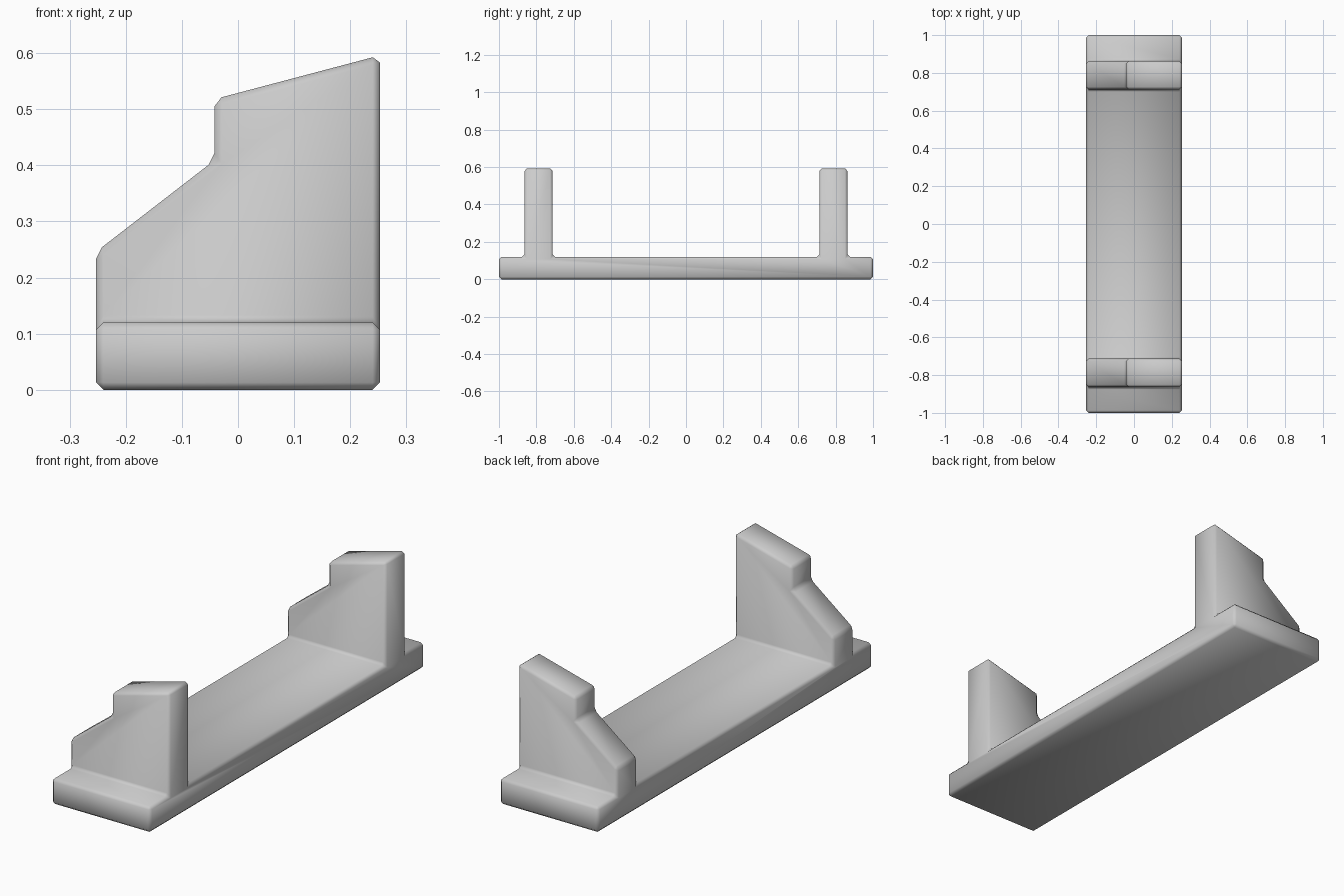
import bpy, bmesh

if "Cube" in bpy.data.objects:
    bpy.data.objects.remove(bpy.data.objects["Cube"])

HALF_W, BASE_H = 0.253, 0.12
# Cross-sections in (x, z): plain plate and stepped upright standing on it
LOW = [(-HALF_W, 0), (HALF_W, 0), (HALF_W, BASE_H), (-HALF_W, BASE_H)]
UPPER = [(HALF_W, BASE_H), (HALF_W, 0.596), (-0.042, 0.518),
         (-0.042, 0.409), (-HALF_W, 0.246), (-HALF_W, BASE_H)]
HIGH = LOW[:2] + UPPER
STATIONS = [-1, -0.863, -0.713, 0.713, 0.863, 1]

bm = bmesh.new()


def face(points):
    bm.faces.new([bm.verts.new(p) for p in points])


# Skin each section along y, alternating plate and upright
for i, (y0, y1) in enumerate(zip(STATIONS, STATIONS[1:])):
    prof = HIGH if i % 2 else LOW
    for (xa, za), (xb, zb) in zip(prof, prof[1:] + prof[:1]):
        face([(xa, y0, za), (xb, y0, zb), (xb, y1, zb), (xa, y1, za)])

# End caps and upright walls
for y in STATIONS:
    face([(x, y, z) for x, z in (LOW if abs(y) == 1 else UPPER)])

bmesh.ops.remove_doubles(bm, verts=bm.verts, dist=1e-4)
bmesh.ops.recalc_face_normals(bm, faces=bm.faces)
bmesh.ops.dissolve_limit(bm, angle_limit=0.02, verts=bm.verts, edges=bm.edges)
for f in bm.faces:
    f.smooth = True

mesh = bpy.data.meshes.new("bracket_base")
bm.to_mesh(mesh)
bm.free()
obj = bpy.data.objects.new("bracket_base", mesh)
bpy.context.collection.objects.link(obj)

# Small single chamfer on every edge, shaded smooth
bev = obj.modifiers.new("edge_chamfer", 'BEVEL')
bev.width = 0.013
bev.segments = 1
bev.limit_method = 'ANGLE'
bev.angle_limit = 0.4
